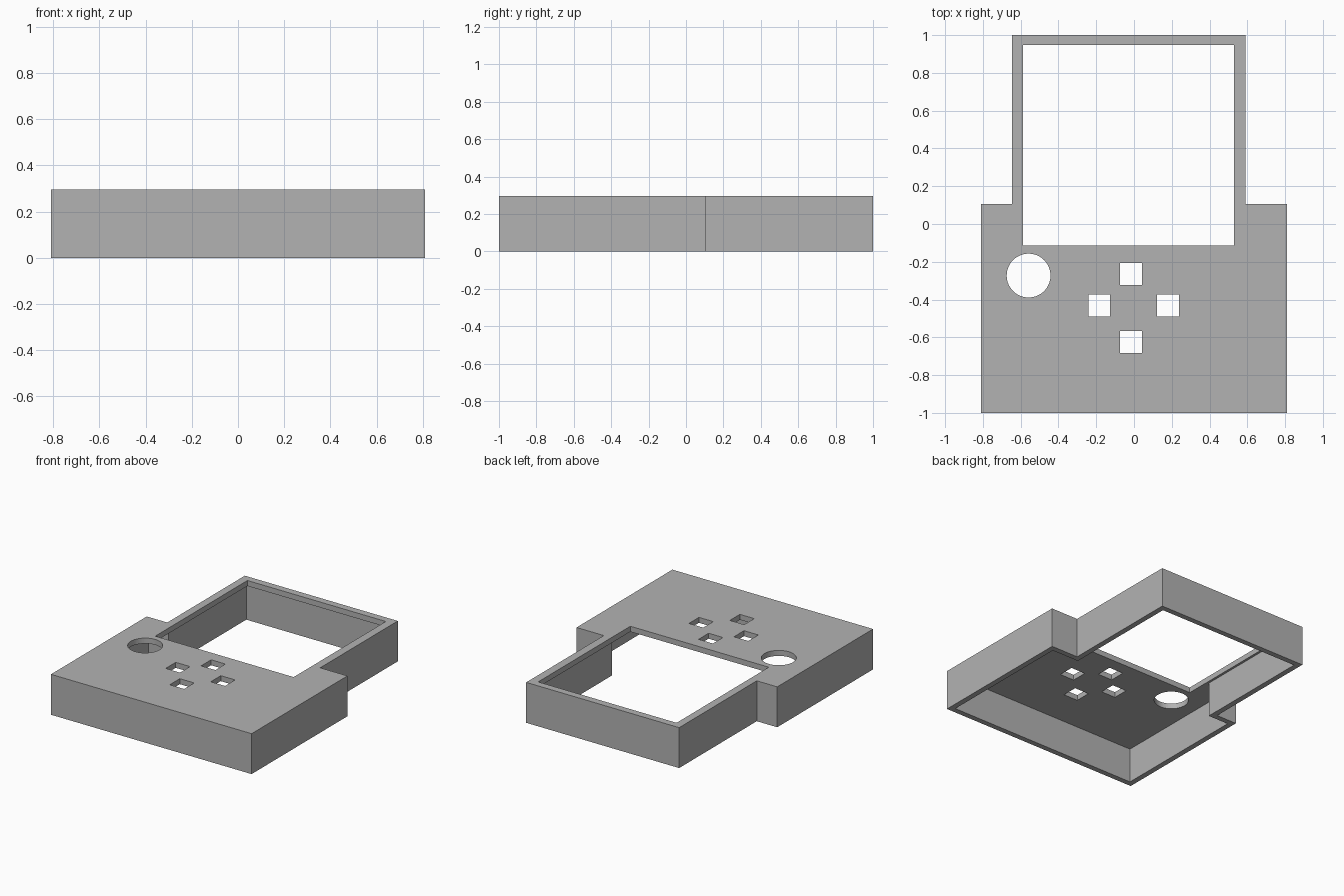
import bpy
import bmesh
from math import cos, sin, tau

if "Cube" in bpy.data.objects:
    bpy.data.objects.remove(bpy.data.objects["Cube"], do_unlink=True)

HEIGHT, WALL, PLATE = 0.295, 0.04, 0.04

grey = bpy.data.materials.new("plain_grey")
grey.use_nodes = True
grey.diffuse_color = (0.45, 0.45, 0.45, 1)
grey.node_tree.nodes["Principled BSDF"].inputs["Base Color"].default_value = grey.diffuse_color


def prism(name, points, bottom, top):
    """Extrude a flat outline between two heights."""
    bm = bmesh.new()
    base = bm.faces.new([bm.verts.new((x, y, bottom)) for x, y in points])
    extruded = bmesh.ops.extrude_face_region(bm, geom=[base])["geom"]
    for v in extruded:
        if isinstance(v, bmesh.types.BMVert):
            v.co.z = top
    bmesh.ops.recalc_face_normals(bm, faces=bm.faces)
    mesh = bpy.data.meshes.new(name)
    bm.to_mesh(mesh)
    bm.free()
    mesh.materials.append(grey)
    obj = bpy.data.objects.new(name, mesh)
    bpy.context.collection.objects.link(obj)
    return obj


def outline(inset):
    """Wide lower body with a narrower, slightly offset screen end."""
    side, front, back = 0.81 - inset, -1 + inset, 1 - inset
    shoulder, left, right = 0.105 - inset, 0.59 - inset, -0.645 + inset
    return [(-side, front), (side, front), (side, shoulder), (left, shoulder),
            (left, back), (right, back), (right, shoulder), (-side, shoulder)]


def rectangle(x0, x1, y0, y1):
    return [(x0, y0), (x1, y0), (x1, y1), (x0, y1)]


def circle(x, y, radius, sides=64):
    return [(x + radius * cos(tau * i / sides), y + radius * sin(tau * i / sides))
            for i in range(sides)]


# Open-bottomed case
case = prism("case_shell", outline(0), 0, HEIGHT)
cutters = [prism("cavity_cutter", outline(WALL), -0.1, HEIGHT - PLATE)]

# Screen window, round hole and four square button holes
openings = [rectangle(-0.588, 0.53, -0.115, 0.948), circle(-0.558, -0.273, 0.116)]
half = 0.058
for x, y in [(-0.015, -0.264), (-0.184, -0.431), (0.18, -0.431), (-0.015, -0.625)]:
    openings.append(rectangle(x - half, x + half, y - half, y + half))
cutters += [prism("opening_cutter", pts, HEIGHT - 2 * PLATE, HEIGHT + 0.1) for pts in openings]

for cutter in cutters:
    cutter.hide_render = True
    cut = case.modifiers.new(cutter.name, "BOOLEAN")
    cut.operation = "DIFFERENCE"
    cut.solver = "EXACT"
    cut.object = cutter

# Bake the cuts and discard the cutters
depsgraph = bpy.context.evaluated_depsgraph_get()
result = bpy.data.meshes.new_from_object(case.evaluated_get(depsgraph))
case.modifiers.clear()
case.data = result
result.materials.clear()
result.materials.append(grey)
for face in result.polygons:
    face.material_index = 0
for cutter in cutters:
    bpy.data.objects.remove(cutter, do_unlink=True)
